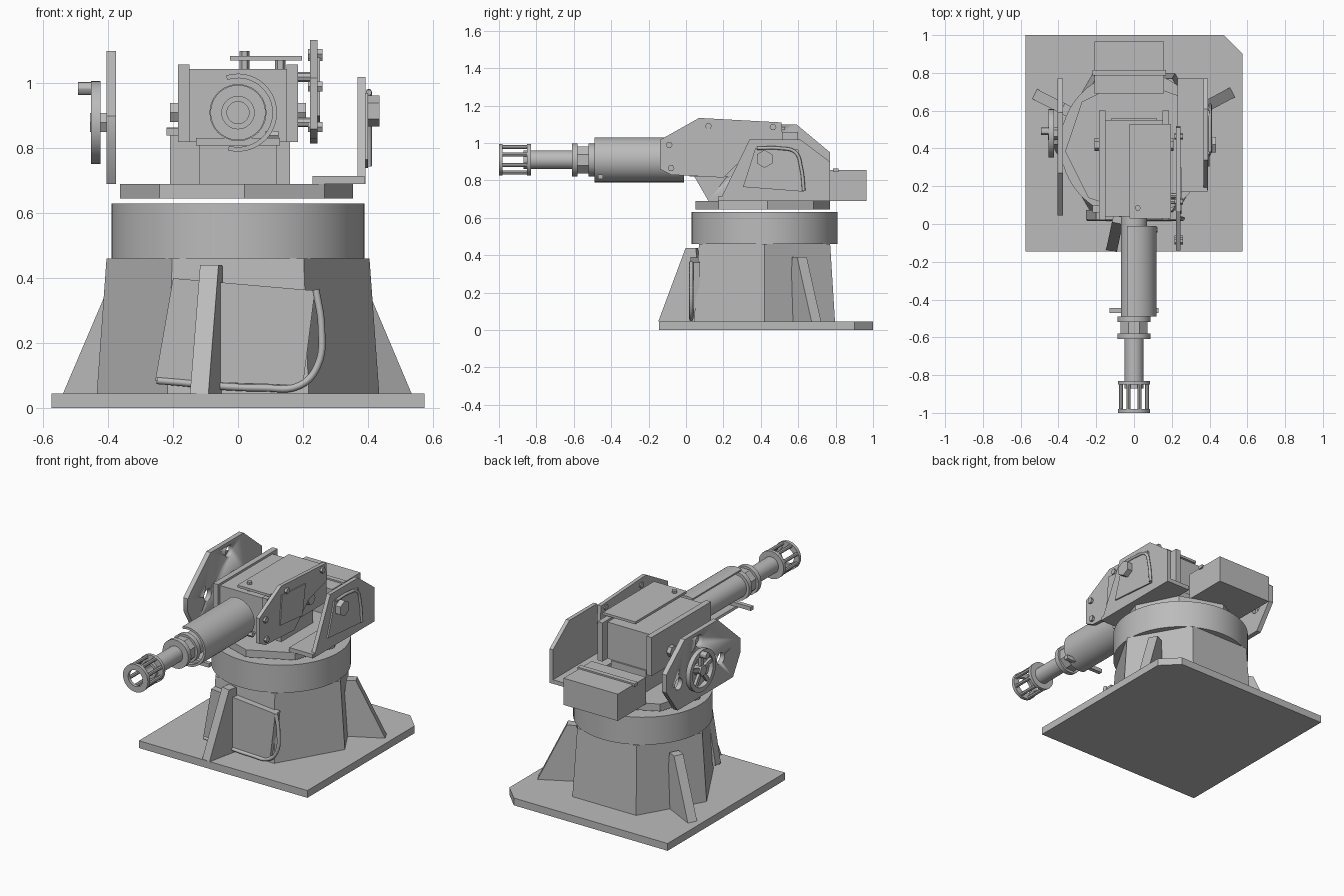
import bpy, bmesh, math
from mathutils import Vector

if "Cube" in bpy.data.objects:
    bpy.data.objects.remove(bpy.data.objects["Cube"])

grey = bpy.data.materials.new("painted_grey")
grey.diffuse_color = (0.5, 0.5, 0.5, 1)
grey.use_nodes = True
grey.node_tree.nodes["Principled BSDF"].inputs["Base Color"].default_value = grey.diffuse_color
CY = 0.42          # centre of the pedestal in y
BZ = 0.91          # height of the barrel axis


def place(axis, p, d):
    """Map a 2D profile point and a depth along the axis to 3D."""
    return {'x': (d, p[0], p[1]), 'y': (p[0], d, p[1]), 'z': (p[0], p[1], d)}[axis]


def finish(name, bm):
    bmesh.ops.recalc_face_normals(bm, faces=bm.faces)
    me = bpy.data.meshes.new(name)
    bm.to_mesh(me)
    bm.free()
    me.polygons.foreach_set("use_smooth", [True] * len(me.polygons))
    me.set_sharp_from_angle(angle=math.radians(30))
    me.materials.append(grey)
    ob = bpy.data.objects.new(name, me)
    bpy.context.collection.objects.link(ob)
    return ob


def prism(name, axis, pts, a, b, top=None):
    """Extrude a profile from a to b; top is an optional second profile."""
    bm = bmesh.new()
    lo = [bm.verts.new(place(axis, p, a)) for p in pts]
    hi = [bm.verts.new(place(axis, p, b)) for p in (top or pts)]
    n = len(pts)
    bm.faces.new(lo)
    bm.faces.new(hi)
    for i in range(n):
        bm.faces.new((lo[i], lo[(i + 1) % n], hi[(i + 1) % n], hi[i]))
    return finish(name, bm)


def box(name, x0, x1, y0, y1, z0, z1):
    return prism(name, 'z', [(x0, y0), (x1, y0), (x1, y1), (x0, y1)], z0, z1)


def ngon(c, r, n, turn=0.0):
    return [(c[0] + r * math.cos(math.radians(turn) + math.tau * i / n),
             c[1] + r * math.sin(math.radians(turn) + math.tau * i / n)) for i in range(n)]


def rod(name, axis, c, r, a, b, n=24, turn=0.0):
    return prism(name, axis, ngon(c, r, n, turn), a, b)


def tube(name, axis, c, r0, r1, a, b, n=32, start=0, end=360):
    """Hollow pipe, or an open shell when the arc is not a full turn."""
    bm = bmesh.new()
    full = end - start >= 360
    rings = []
    for i in range(n if full else n + 1):
        t = math.radians(start + (end - start) * i / n)
        rings.append([bm.verts.new(place(axis, (c[0] + r * math.cos(t), c[1] + r * math.sin(t)), d))
                      for r, d in ((r0, a), (r1, a), (r1, b), (r0, b))])
    for i in range(n):
        p, q = rings[i], rings[(i + 1) % len(rings)]
        for k in range(4):
            bm.faces.new((p[k], p[(k + 1) % 4], q[(k + 1) % 4], q[k]))
    if not full:
        bm.faces.new(rings[0])
        bm.faces.new(rings[-1])
    return finish(name, bm)


def pipe(name, pts, r):
    """Bent round bar through a few points."""
    cu = bpy.data.curves.new(name, 'CURVE')
    cu.dimensions = '3D'
    cu.bevel_depth, cu.bevel_resolution, cu.resolution_u = r, 2, 6
    cu.use_fill_caps = True
    sp = cu.splines.new('BEZIER')
    sp.bezier_points.add(len(pts) - 1)
    for bp, p in zip(sp.bezier_points, pts):
        bp.co = p
        bp.handle_left_type = bp.handle_right_type = 'AUTO'
    cu.materials.append(grey)
    bpy.context.collection.objects.link(bpy.data.objects.new(name, cu))


# ground plate with one clipped corner
prism("base_plate", 'z', [(-.575, -.145), (.575, -.145), (.575, .90), (.475, 1), (-.575, 1)], 0, .045)

# six-sided pedestal, round bearing ring and eight-sided turntable
prism("pedestal", 'z', ngon((0, CY), .435, 6), .045, .46, ngon((0, CY), .405, 6))
rod("bearing_ring", 'z', (0, CY), .39, .46, .63, 64)
rod("turntable", 'z', (-.005, CY - .01), .36, .645, .69, 8, 4)

# gussets around the pedestal
for name, ang, reach, top in (("front_gusset", -102, .575, .44),
                              ("right_gusset", 28, .59, .39), ("left_gusset", 153, .59, .39)):
    fin = prism(name, 'y', [(.33, .045), (reach, .045), (.425, top), (.37, top)], -.029, .029)
    fin.location = (0, CY, 0)
    fin.rotation_euler.z = math.radians(ang)

# tilted access hatch with a bent pipe along its edge
prism("access_hatch", 'y', [(-.255, .085), (.20, .07), (.237, .362), (-.20, .40)], .025, .075)
pipe("hatch_pipe", [(.242, .365, .03), (.255, .25, .03), (.245, .13, .03), (.19, .068, .03),
                    (.08, .062, .03), (-.25, .085, .03)] and
     [(x, .028, z) for x, z in ((.24, .365), (.257, .25), (.245, .13), (.19, .07), (.08, .062), (-.25, .085))],
     .011)

# receiver with side walls, support block and rear ammunition box
box("receiver", -.15, .15, .04, .55, .82, 1.045)
box("receiver_support", -.12, .12, .25, .56, .69, .82)
for s in (-1, 1):
    box("receiver_wall", s * .15, s * .185, .02, .60, .82, 1.058)
    rod("trunnion_bolt", 'x', (CY, BZ), .034, s * .185, s * .21, 6)
box("rear_box", -.21, .16, .69, .965, .69, .855)
box("rear_box_strap", -.22, .17, .785, .815, .845, .864)
box("top_cover", -.025, .197, .03, .53, 1.07, 1.085)
rod("cover_bolt", 'z', (.02, .085), .016, 1.045, 1.10, 6)
rod("cover_post", 'z', (.13, .45), .016, 1.045, 1.075, 6)
box("wall_latch", -.22, -.185, .06, .10, .84, .862)

# right cheek plate with bolts and a raised panel
prism("cheek_plate", 'x', [(-.14, .86), (-.14, 1.016), (.07, 1.134), (.51, 1.11), (.52, 1.0),
                           (.34, .95), (.20, .815), (-.08, .83)], .222, .245)
for y, z in ((.12, 1.09), (.465, 1.085), (-.09, .99), (-.08, .866)):
    rod("cheek_bolt", 'x', (y, z), .018, .215, .26, 6)
prism("cheek_panel", 'x', [(.053, .90), (.27, .88), (.30, 1.064), (.07, 1.08)], .245, .252)
for y, z in ((.12, 1.02), (.15, .88)):
    rod("cheek_standoff", 'x', (y, z), .015, .185, .222, 8)

# right bracket: foot, upright, raised panel, bent pipe and pivot bolt
box("bracket_foot", .23, .39, .17, .77, .69, .715)
prism("bracket_upright", 'x', [(.18, .69), (.34, 1.02), (.61, 1.02), (.77, .90), (.77, .69)], .368, .392)
prism("bracket_panel", 'x', [(.305, .765), (.37, .97), (.60, .965), (.63, .74)], .392, .401)
pipe("bracket_pipe", [(.403, y, z) for y, z in ((.38, .972), (.50, .972), (.585, .95), (.615, .87), (.63, .745))],
     .009)
rod("pivot_bolt", 'x', (.42, .915), .048, .392, .435, 6, 30)

# left shield plate with three round holes
shield = prism("shield_plate", 'x', [(.12, .69), (.045, .82), (.045, .90), (.27, 1.10), (.59, 1.10),
                                     (.77, .95), (.77, .84), (.66, .69)], -.405, -.375)
for y, z in ((.45, 1.04), (.24, .85), (.65, .85)):
    cutter = rod("hole_cutter", 'x', (y, z), .036, -.45, -.33, 20)
    cutter.hide_render = True
    mod = shield.modifiers.new("hole", 'BOOLEAN')
    mod.object, mod.operation, mod.solver = cutter, 'DIFFERENCE', 'EXACT'
    bpy.context.view_layer.objects.active = shield
    bpy.ops.object.modifier_apply(modifier=mod.name)
    bpy.data.objects.remove(cutter)

# hand wheel on the shield
WY, WZ = .48, .88
tube("wheel_rim", 'x', (WY, WZ), .10, .128, -.452, -.424, 32)
rod("wheel_hub", 'x', (WY, WZ), .034, -.456, -.375, 6)
for k in range(5):
    t = math.radians(90 + 72 * k)
    u, v = Vector((math.cos(t), math.sin(t))), Vector((-math.sin(t), math.cos(t))) * .012
    c = Vector((WY, WZ))
    prism("wheel_spoke", 'x', [c + u * .02 + v, c + u * .11 + v, c + u * .11 - v, c + u * .02 - v], -.447, -.430)
rod("wheel_handle", 'x', (WY + .01, WZ + .105), .02, -.492, -.424, 12)

# barrel with open sleeve, collar and caged muzzle
C = (0, BZ)
tube("barrel_sleeve", 'y', C, .106, .12, -.49, -.01, 32, -105, 108)
rod("barrel_core", 'y', C, .07, -.50, .05)
box("sleeve_bar", -.13, .13, -.47, -.445, .808, .832)
rod("sleeve_knob", 'x', (-.03, .84), .015, .085, .125, 6)
rod("collar", 'y', C, .078, -.60, -.49, 8, 22.5)
for y in (-.61, -.52):
    tube("collar_ring", 'y', C, .05, .088, y, y + .03, 24)
tube("barrel", 'y', C, .034, .05, -.87, -.59)
for a, b in ((-1.0, -.98), (-.85, -.83)):
    tube("muzzle_ring", 'y', C, .05 if b < -.9 else .04, .085, a, b)
for k in range(8):
    t = math.tau * (k + .5) / 8
    rod("muzzle_rod", 'y', (.074 * math.cos(t), BZ + .074 * math.sin(t)), .011, -.985, -.83, 8)
